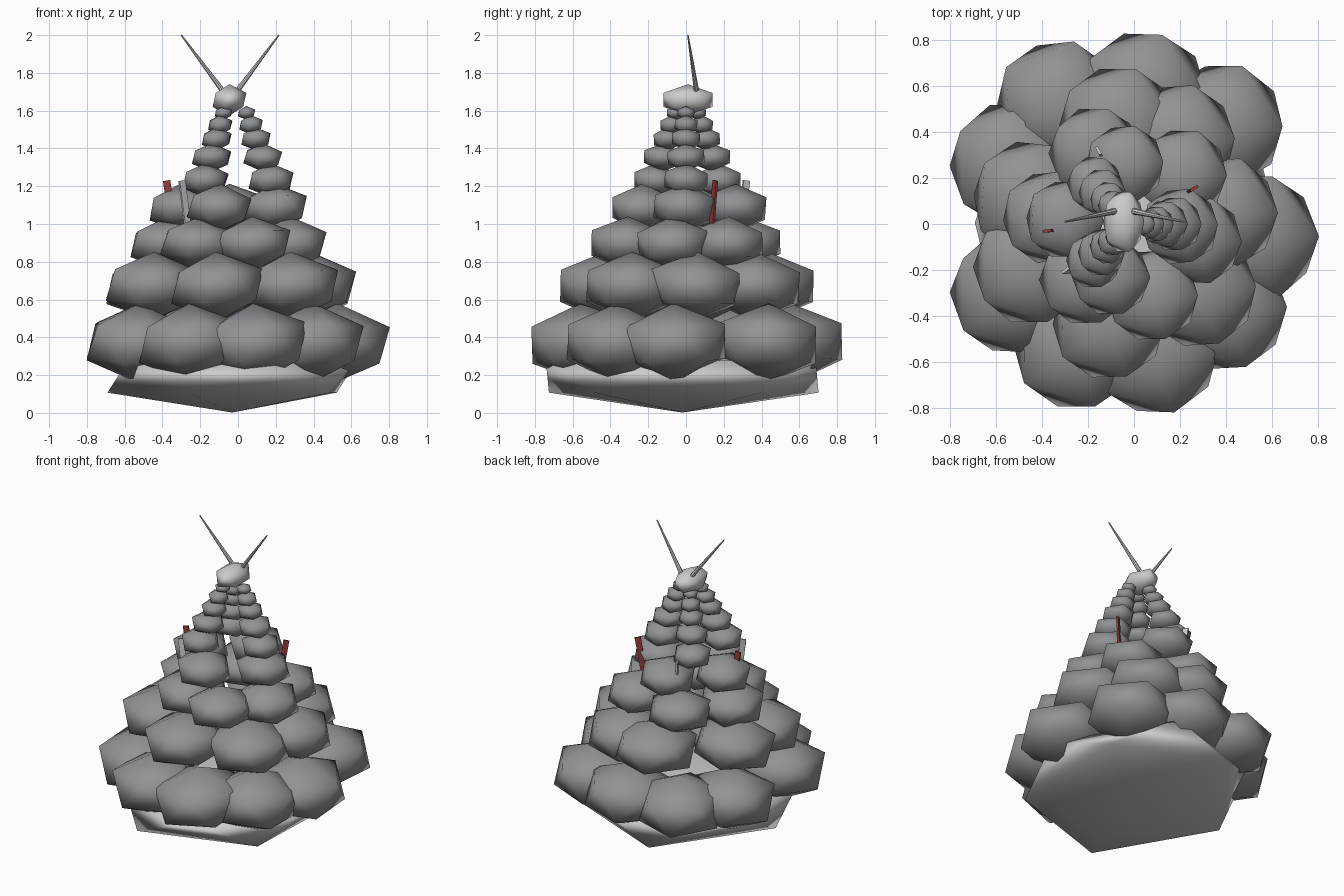
import bpy
import random
from mathutils import Matrix, Vector

random.seed(4)

cube = bpy.data.objects.get("Cube")
if cube:
    bpy.data.objects.remove(cube, do_unlink=True)


def make_material(name, colour):
    mat = bpy.data.materials.new(name)
    mat.use_nodes = True
    rgba = (*colour, 1)
    mat.diffuse_color = rgba
    mat.node_tree.nodes["Principled BSDF"].inputs["Base Color"].default_value = rgba
    return mat


grey = make_material("pastry grey", (0.285, 0.29, 0.3))
pale = make_material("pale grey", (0.6, 0.6, 0.6))
red = make_material("dark red", (0.3, 0.045, 0.045))


def blob(name, centre, radii, mat, jitter=0.0):
    """Smooth, squashed twelve-cornered ball."""
    bpy.ops.mesh.primitive_ico_sphere_add(subdivisions=1, radius=1, location=centre)
    obj = bpy.context.object
    obj.name = name
    obj.scale = radii
    obj.rotation_euler = [random.uniform(-jitter, jitter) for _ in range(3)]
    obj.data.materials.append(mat)
    bpy.ops.object.shade_smooth()
    return obj


def spike(name, start, end):
    start, end = Vector(start), Vector(end)
    bpy.ops.mesh.primitive_cone_add(vertices=8, radius1=0.014, radius2=0.004,
                                    depth=(end - start).length, location=(start + end) / 2)
    obj = bpy.context.object
    obj.name = name
    obj.rotation_euler = (end - start).to_track_quat("Z", "Y").to_euler()
    obj.data.materials.append(pale)
    bpy.ops.object.shade_smooth_by_angle()


def stick(name, start, end, mat):
    """Thin flat bar whose wide side points away from the middle."""
    start, end = Vector(start), Vector(end)
    along = (end - start).normalized()
    across = along.cross(Vector((start.x, start.y, 0))).normalized()
    outward = across.cross(along)
    bpy.ops.mesh.primitive_cube_add(size=1, location=(start + end) / 2)
    obj = bpy.context.object
    obj.name = name
    obj.scale = (0.038, 0.012, (end - start).length)
    obj.rotation_euler = Matrix((outward, across, along)).transposed().to_euler()
    obj.data.materials.append(mat)


# Plate under the pile
plate = blob("base_plate", (-0.03, -0.02, 0.192), (0.74, 0.84, 0.19), pale)
plate.rotation_euler.z = -0.04

# Wide tiers: height, ball radius, ball half height, ball positions
tiers = {
    "bottom": (0.37, 0.303, 0.21, [
        (-0.33, 0.53), (0.04, 0.56), (0.38, 0.43), (0.52, -0.06), (0.395, -0.37),
        (0.09, -0.55), (-0.25, -0.53), (-0.53, -0.3), (-0.53, 0.26)]),
    "second": (0.67, 0.278, 0.183, [
        (-0.07, 0.43), (0.19, 0.36), (0.38, 0.05), (0.28, -0.285),
        (-0.11, -0.43), (-0.45, -0.19), (-0.45, 0.11)]),
    "third": (0.895, 0.217, 0.145, [
        (0.275, -0.07), (0.21, 0.22), (-0.17, 0.31),
        (-0.37, 0.03), (-0.21, -0.24), (0.08, -0.31)]),
    "fourth": (1.085, 0.19, 0.128, [
        (-0.1, -0.23), (0.2, -0.01), (-0.04, 0.26), (-0.3, 0.02)]),
}
for tier, (height, radius, half, spots) in tiers.items():
    for i, (x, y) in enumerate(spots):
        size = radius * random.uniform(0.98, 1.04)
        blob(f"{tier}_tier_ball_{i + 1}", (x, y, height), (size, size, half), grey, 0.06)

# Three leaning columns of shrinking balls: height, radius, half height, lean
steps = [(1.23, 0.133, 0.092, 1.0), (1.352, 0.114, 0.075, 0.78), (1.45, 0.087, 0.062, 0.6),
         (1.525, 0.07, 0.052, 0.47), (1.588, 0.052, 0.036, 0.35)]
columns = {"front": (-0.175, -0.16), "left": (0.175, 0), "back": (-0.17, 0.175)}
top_x = -0.025
for side, (x, y) in columns.items():
    for i, (height, radius, half, lean) in enumerate(steps):
        centre = (top_x + (x - top_x) * lean, y * lean, height)
        blob(f"{side}_column_ball_{i + 1}", centre, (radius, radius, half), grey, 0.06)

# Top ball with two spikes
blob("top_ball", (-0.045, 0.01, 1.657), (0.1, 0.152, 0.083), pale)
spike("right_spike", (-0.085, 0.055, 1.71), (-0.3, 0.01, 2))
spike("left_spike", (0, 0.055, 1.71), (0.216, 0.01, 2))

# Sticks tucked between the balls
stick("left_red_stick", (0.225, 0.135, 0.98), (0.262, 0.155, 1.23), red)
stick("right_red_stick", (-0.34, -0.03, 0.98), (-0.378, -0.03, 1.23), red)
stick("front_pale_stick", (-0.265, -0.2, 0.98), (-0.297, -0.2, 1.23), pale)
stick("back_pale_stick", (-0.14, 0.29, 0.98), (-0.155, 0.32, 1.23), pale)
